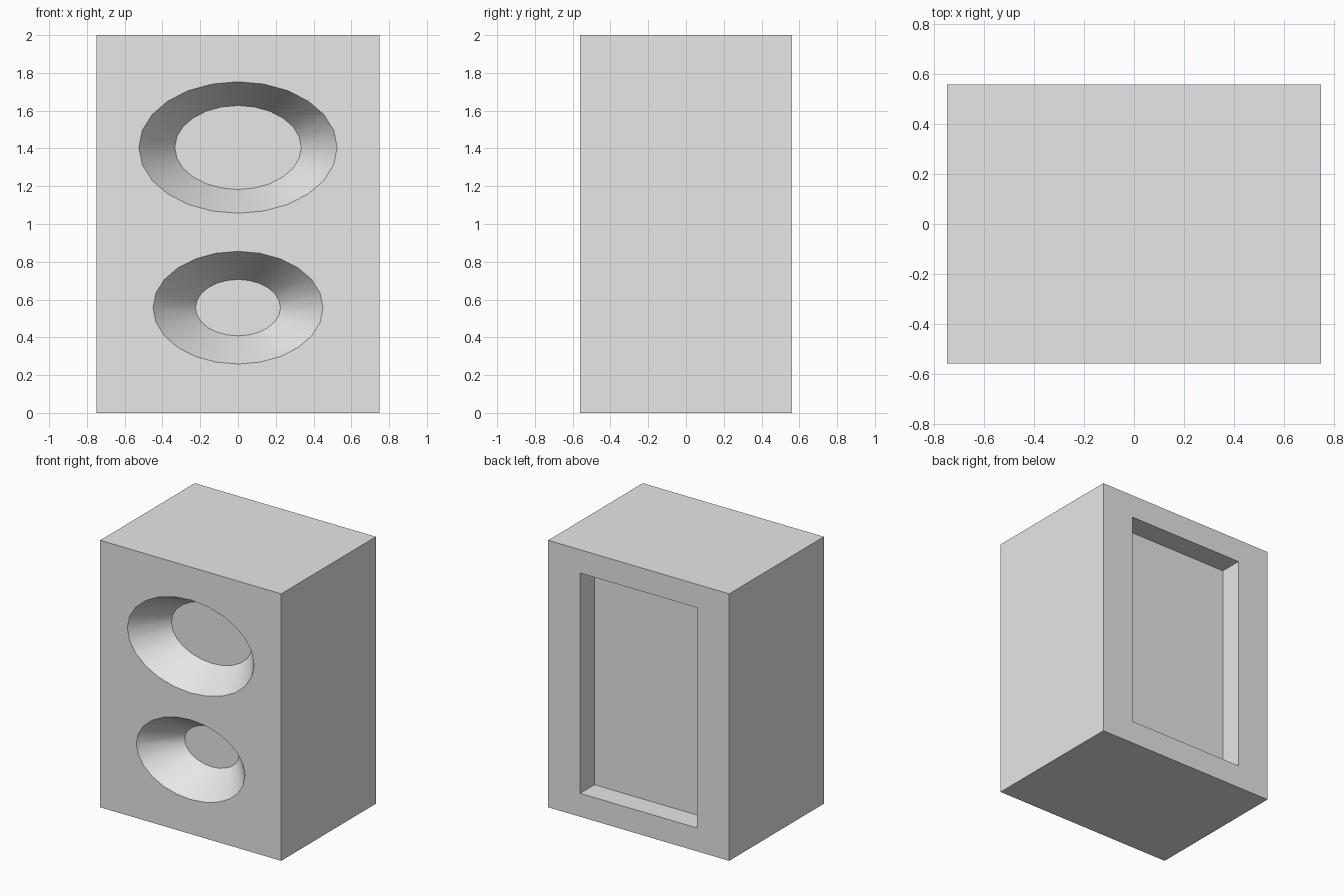
import bpy
import bmesh
from math import radians
from mathutils import Matrix, Vector

W, D, H = 1.5, 1.12, 2.0
FRONT, BACK = -D / 2, D / 2

cube = bpy.data.objects.get("Cube")
if cube:
    bpy.data.objects.remove(cube, do_unlink=True)

grey = bpy.data.materials.new("plain grey")
grey.use_nodes = True
colour = (0.8, 0.8, 0.8, 1)
grey.diffuse_color = colour
grey.node_tree.nodes["Principled BSDF"].inputs["Base Color"].default_value = colour


def make_object(name, bm):
    mesh = bpy.data.meshes.new(name)
    bmesh.ops.recalc_face_normals(bm, faces=bm.faces)
    bm.to_mesh(mesh)
    bm.free()
    mesh.materials.append(grey)
    obj = bpy.data.objects.new(name, mesh)
    bpy.context.collection.objects.link(obj)
    return obj


def box(name, size, centre):
    bm = bmesh.new()
    bmesh.ops.create_cube(bm, size=1)
    bmesh.ops.scale(bm, vec=size, verts=bm.verts)
    bmesh.ops.translate(bm, vec=centre, verts=bm.verts)
    return make_object(name, bm)


def dish(name, z, outer, inner, depth=0.25, squash=0.663):
    """Oval tapered cutter whose rim measures `outer` on the front face."""
    over = 0.2
    bm = bmesh.new()
    bmesh.ops.create_cone(bm, cap_ends=True, segments=24, radius1=inner,
                          radius2=outer + (outer - inner) * over,
                          depth=depth * (1 + over))
    bmesh.ops.rotate(bm, matrix=Matrix.Rotation(radians(90), 3, 'X'), verts=bm.verts)
    bmesh.ops.scale(bm, vec=(1, 1, squash), verts=bm.verts)
    y = FRONT + depth - depth * (1 + over) / 2
    bmesh.ops.translate(bm, vec=Vector((0, y, z)), verts=bm.verts)
    return make_object(name, bm)


# Cabinet body
cabinet = box("cabinet", (W, D, H), (0, 0, H / 2))

# Two speaker dishes in the front and a rectangular recess in the back
cutters = [
    dish("upper_dish_cutter", 1.405, 0.525, 0.335),
    dish("lower_dish_cutter", 0.557, 0.45, 0.225),
    box("back_recess_cutter", (0.97, 0.34, 1.65), (0, BACK, H / 2)),
]

bpy.ops.object.select_all(action='DESELECT')
cabinet.select_set(True)
bpy.context.view_layer.objects.active = cabinet
for cutter in cutters:
    mod = cabinet.modifiers.new(cutter.name, 'BOOLEAN')
    mod.operation = 'DIFFERENCE'
    mod.solver = 'EXACT'
    mod.object = cutter
    bpy.ops.object.modifier_apply(modifier=mod.name)
    bpy.data.objects.remove(cutter, do_unlink=True)

# Smooth dish walls with crisp rims
bpy.ops.object.shade_smooth_by_angle(angle=radians(30))
